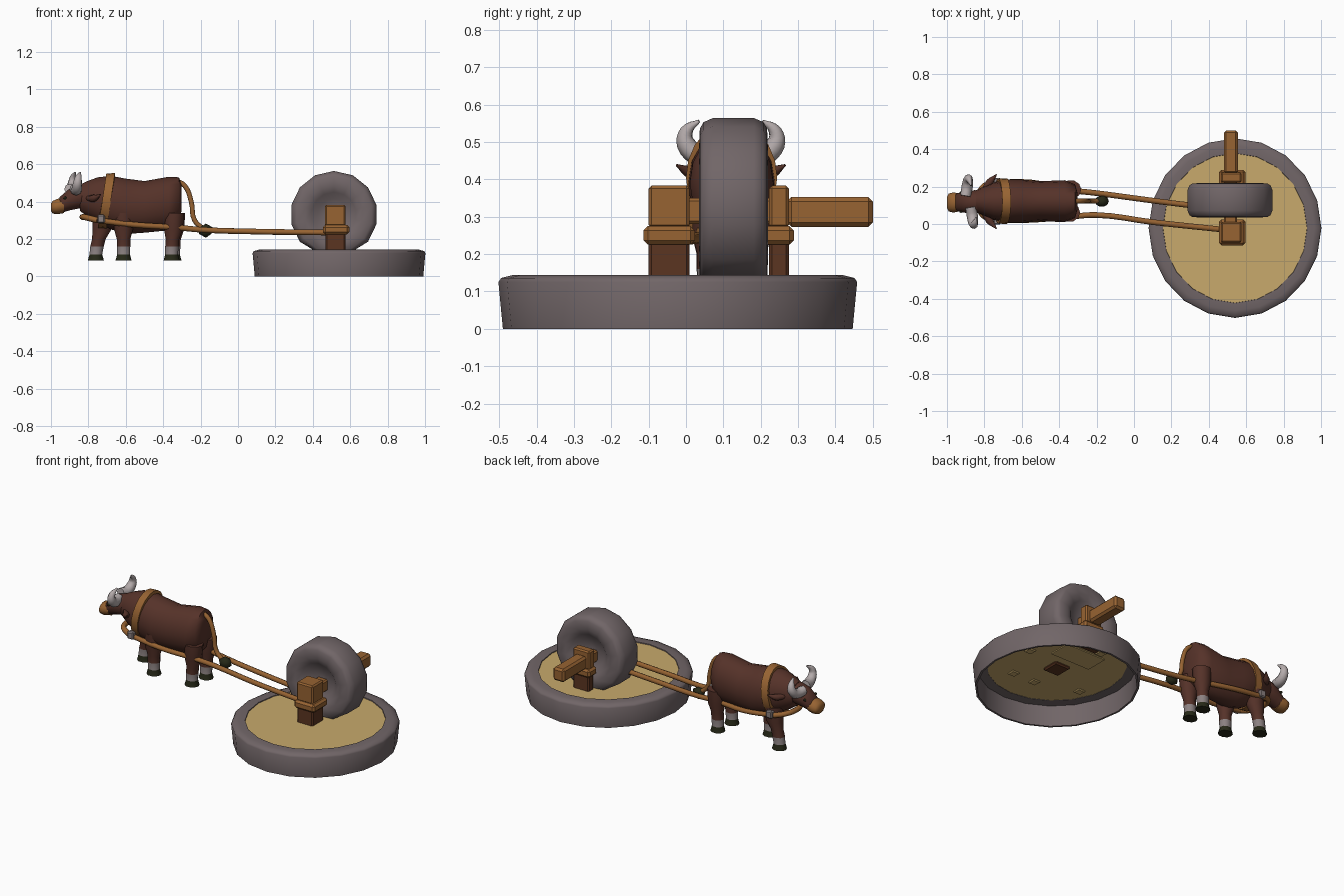
import bpy, bmesh, math
from mathutils import Vector

if "Cube" in bpy.data.objects:
    bpy.data.objects.remove(bpy.data.objects["Cube"])


def material(name, rgb):
    m = bpy.data.materials.new(name)
    m.use_nodes = True
    m.diffuse_color = (*rgb, 1)
    m.node_tree.nodes["Principled BSDF"].inputs["Base Color"].default_value = (*rgb, 1)
    return m


STONE = material("grey stone", (0.165, 0.132, 0.137))
GRAIN = material("golden grain", (0.58, 0.40, 0.15))
WOOD = material("tan wood", (0.31, 0.125, 0.032))
DARK_WOOD = material("dark wood", (0.105, 0.035, 0.015))
HIDE = material("brown hide", (0.092, 0.032, 0.022))
HORN = material("pale horn", (0.46, 0.41, 0.41))
HOOF = material("dark hoof", (0.02, 0.022, 0.009))
BAND = material("grey fur", (0.26, 0.22, 0.22))


def finish(name, bm, mats, angle=40):
    bmesh.ops.recalc_face_normals(bm, faces=bm.faces)
    me = bpy.data.meshes.new(name)
    bm.to_mesh(me)
    bm.free()
    for m in mats:
        me.materials.append(m)
    ob = bpy.data.objects.new(name, me)
    bpy.context.collection.objects.link(ob)
    bpy.ops.object.select_all(action="DESELECT")
    ob.select_set(True)
    bpy.context.view_layer.objects.active = ob
    bpy.ops.object.shade_smooth_by_angle(angle=math.radians(angle))
    return ob


def skin(bm, rings, caps=True, loop=False):
    """Bridge point rings with quads."""
    rows = [[bm.verts.new(p) for p in r] for r in rings]
    pairs = list(zip(rows, rows[1:])) + ([(rows[-1], rows[0])] if loop else [])
    for a, b in pairs:
        for i in range(len(a)):
            j = (i + 1) % len(a)
            bm.faces.new((a[i], a[j], b[j], b[i]))
    if caps and not loop:
        bm.faces.new(rows[0])
        bm.faces.new(rows[-1])


def ellipse(n, a, b, phase=0.0):
    return [(a * math.cos(t), b * math.sin(t))
            for t in (2 * math.pi * (i + phase) / n for i in range(n))]


def loft_x(name, sections, mat, n=14, y=0.122):
    """Sections along x: (x, centre z, half width, half height)."""
    bm = bmesh.new()
    skin(bm, [[(x, y + u, zc + v) for u, v in ellipse(n, ry, rz)]
              for x, zc, ry, rz in sections])
    return finish(name, bm, [mat], 60)


def box(name, lo, hi, mat, bevel=0.008):
    bm = bmesh.new()
    bmesh.ops.create_cube(bm, size=1)
    for v in bm.verts:
        v.co = [(l + h) / 2 + c * (h - l) for l, h, c in zip(lo, hi, v.co)]
    if bevel:
        bmesh.ops.bevel(bm, geom=bm.edges[:], offset=bevel, segments=1, affect="EDGES")
    return finish(name, bm, [mat], 30)


def tube(name, points, mat, radius=1.0, radii=None, sides=2):
    """Smooth curve with a round bevel, turned into a mesh."""
    cu = bpy.data.curves.new(name, "CURVE")
    cu.dimensions = "3D"
    cu.bevel_depth, cu.bevel_resolution = radius, sides
    cu.use_fill_caps = True
    cu.resolution_u = 4
    sp = cu.splines.new("BEZIER")
    sp.bezier_points.add(len(points) - 1)
    for i, (bp, p) in enumerate(zip(sp.bezier_points, points)):
        bp.co = p
        bp.handle_left_type = bp.handle_right_type = "AUTO"
        bp.radius = radii[i] if radii else 1
    ob = bpy.data.objects.new(name, cu)
    bpy.context.collection.objects.link(ob)
    bpy.ops.object.select_all(action="DESELECT")
    ob.select_set(True)
    bpy.context.view_layer.objects.active = ob
    bpy.ops.object.convert(target="MESH")
    ob = bpy.context.object
    ob.data.materials.clear()
    ob.data.materials.append(mat)
    bpy.ops.object.shade_smooth_by_angle(angle=math.radians(60))
    return ob


def ball(name, centre, size, mat, level=2):
    bm = bmesh.new()
    bmesh.ops.create_icosphere(bm, subdivisions=level, radius=1)
    for v in bm.verts:
        v.co = [c + s * k for c, s, k in zip(centre, size, v.co)]
    return finish(name, bm, [mat], 60)


# Millstone base: hollow rim open below, with a bed of grain
BX, BY, RX, RY = 0.54, -0.022, 0.462, 0.48
bm = bmesh.new()
profile = [(0.95, 0), (0.975, 0), (1, 0.125), (0.985, 0.136), (0.92, 0.144),
           (0.835, 0.144), (0.83, 0.132), (0.95, 0.13)]
skin(bm, [[(BX + u, BY + v, z) for u, v in ellipse(20, RX * r, RY * r)]
          for r, z in profile], loop=True)
finish("base_rim", bm, [STONE], 50)
bm = bmesh.new()
skin(bm, [[(BX + u, BY + v, z) for u, v in ellipse(20, RX * 0.94, RY * 0.94)]
          for z in (0.134, 0.139)])
finish("grain_bed", bm, [GRAIN])
for i, (dx, dy) in enumerate([(0.22, 0.03), (0.13, -0.22), (-0.02, -0.22),
                              (-0.28, -0.14), (-0.1, 0.26)]):
    box(f"under_peg_{i + 1}", (BX + dx - 0.025, BY + dy - 0.025, 0.125),
        (BX + dx + 0.025, BY + dy + 0.025, 0.136), GRAIN, 0.005)

# Rolling stone with dished sides, flattened where it rests
WX, WY, WZ = 0.513, 0.127, 0.331
half = [(0.03, 0.045), (0.085, 0.05), (0.12, 0.078), (0.155, 0.092),
        (0.205, 0.09), (0.222, 0.08), (0.233, 0.055)]
profile = [(r, -o) for r, o in half] + [(r, o) for r, o in reversed(half)]
bm = bmesh.new()
skin(bm, [[(WX + u, WY + o, max(WZ + v, 0.136)) for u, v in ellipse(14, r, r, 0.5)]
          for r, o in profile])
finish("roller_stone", bm, [STONE], 50)
box("roller_seat", (0.38, 0.06, 0.128), (0.65, 0.2, 0.136), GRAIN, 0)

# Axle posts, collars, heads and the long beam
for side, y0, y1 in (("front", -0.1, 0.01), ("back", 0.222, 0.275)):
    box(side + "_post", (0.468, y0, 0.12), (0.575, y1, 0.235), DARK_WOOD)
    box(side + "_collar", (0.455, y0 - 0.014, 0.225), (0.595, y1 + 0.014, 0.275), WOOD, 0.012)
    box(side + "_head", (0.464, y0, 0.27), (0.576, y1, 0.383), WOOD)
box("axle_beam", (0.48, 0.27, 0.273), (0.556, 0.5, 0.353), WOOD, 0.012)
box("axle_core", (0.48, 0.0, 0.28), (0.55, 0.23, 0.35), WOOD)

# Ox body, head and muzzle
loft_x("ox_body", [(-0.302, 0.42, 0.045, 0.07), (-0.315, 0.41, 0.09, 0.12),
                   (-0.37, 0.39, 0.112, 0.143), (-0.5, 0.372, 0.107, 0.138),
                   (-0.6, 0.375, 0.115, 0.148), (-0.68, 0.395, 0.115, 0.143),
                   (-0.75, 0.41, 0.1, 0.12), (-0.8, 0.415, 0.08, 0.097),
                   (-0.845, 0.42, 0.058, 0.07)], HIDE, 16)
loft_x("ox_head", [(-0.8, 0.43, 0.045, 0.055), (-0.85, 0.425, 0.064, 0.063),
                   (-0.9, 0.412, 0.058, 0.06), (-0.955, 0.38, 0.045, 0.044)], HIDE, y=0.117)
loft_x("ox_muzzle", [(-0.93, 0.38, 0.047, 0.042), (-0.965, 0.374, 0.054, 0.042),
                     (-0.99, 0.37, 0.048, 0.035), (-1.0, 0.37, 0.03, 0.02)], WOOD, y=0.115)

# Horns, ears and eyes, mirrored about the ox's centre line
for side, s in (("near", -1), ("far", 1)):
    hx = -0.872 - 0.014 * s
    tube(side + "_horn", [(hx - 0.015, 0.12 + s * 0.03, 0.467), (hx - 0.005, 0.12 + s * 0.085, 0.465),
                          (hx, 0.12 + s * 0.12, 0.495), (hx + 0.005, 0.12 + s * 0.118, 0.53),
                          (hx + 0.015, 0.12 + s * 0.085, 0.556)],
         HORN, 0.03, [0.95, 1, 0.85, 0.6, 0.15])
    tube(side + "_ear", [(-0.81, 0.12 + s * 0.05, 0.42), (-0.77, 0.12 + s * 0.105, 0.418),
                         (-0.735, 0.12 + s * 0.145, 0.438)], HIDE, 0.02, [0.7, 1, 0.15])
    ball(side + "_eye", (-0.925, 0.117 + s * 0.052, 0.42), (0.009, 0.006, 0.009), HOOF, 1)

# Legs: hoof, fur band and hide coloured by height
LEGS = [("front_near_leg", -0.612, 0.06, 0.0), ("front_far_leg", -0.76, 0.18, 0.04),
        ("back_near_leg", -0.355, 0.062, 0.012), ("back_far_leg", -0.345, 0.184, 0.008)]
for name, x, y, lean in LEGS:
    bm = bmesh.new()
    rings = [(0.085, 0.043, 0), (0.118, 0.034, 0), (0.16, 0.036, 0.15),
             (0.2, 0.036, 0.4), (0.25, 0.05, 0.8), (0.34, 0.055, 1)]
    skin(bm, [[(x + lean * k + u, y + v, z) for u, v in ellipse(10, r, r * 0.92)]
              for z, r, k in rings])
    for f in bm.faces:
        h = f.calc_center_median().z
        f.material_index = 2 if h < 0.117 else 1 if h < 0.159 else 0
    finish(name, bm, [HIDE, BAND, HOOF], 60)

# Tail with its dark tuft
tube("tail", [(-0.335, 0.122, 0.515), (-0.285, 0.122, 0.485), (-0.25, 0.122, 0.4),
              (-0.232, 0.122, 0.3), (-0.18, 0.122, 0.25)], WOOD, 0.013)
ball("tail_tuft", (-0.172, 0.122, 0.245), (0.042, 0.034, 0.038), HOOF, 1)

# Shoulder collar strap, slightly tilted
bm = bmesh.new()
rings = []
for c, s in ellipse(20, 1, 1):
    cx = -0.703 + 0.022 * s
    rings.append([(cx + w, 0.122 + c * 0.113 * k, 0.405 + s * 0.137 * k)
                  for w, k in ((-0.023, 0.85), (-0.023, 1.06), (0.023, 1.08), (0.023, 0.85))])
skin(bm, rings, loop=True)
finish("shoulder_strap", bm, [WOOD], 40)

# Draught shafts, buckles and chest strap
tube("near_shaft", [(0.475, -0.03, 0.235), (0.1, 0.01, 0.24), (-0.2, 0.048, 0.25),
                    (-0.33, 0.04, 0.262), (-0.55, 0.022, 0.276), (-0.75, 0.022, 0.3)], WOOD, 0.015)
tube("far_shaft", [(0.34, 0.095, 0.235), (0.1, 0.125, 0.24), (-0.2, 0.165, 0.25),
                   (-0.33, 0.18, 0.262), (-0.55, 0.222, 0.276), (-0.75, 0.222, 0.3)], WOOD, 0.015)
tube("chest_strap", [(-0.75, 0.022, 0.3), (-0.81, 0.05, 0.315), (-0.832, 0.122, 0.318),
                     (-0.81, 0.194, 0.315), (-0.75, 0.222, 0.3)], WOOD, 0.016)
for side, y in (("near", 0.014), ("far", 0.23)):
    box(side + "_buckle", (-0.752, y - 0.016, 0.285), (-0.712, y + 0.016, 0.33), BAND, 0.006)
